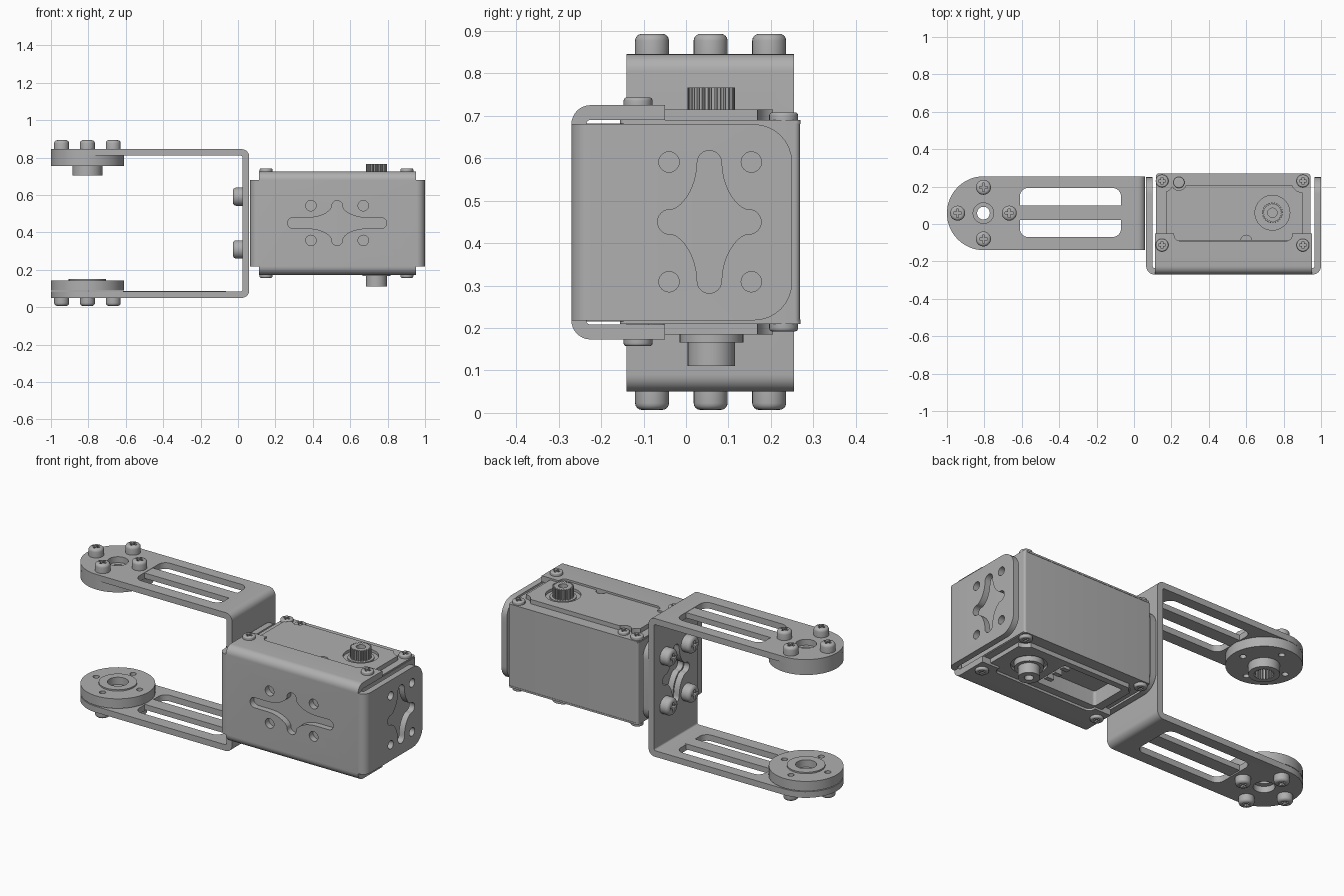
import bpy, bmesh
from math import sin, cos, pi
from mathutils import Vector, Matrix

if "Cube" in bpy.data.objects:
    bpy.data.objects.remove(bpy.data.objects["Cube"])

grey = bpy.data.materials.new("plain_grey")
grey.use_nodes = True
grey.diffuse_color = (0.43, 0.43, 0.43, 1)
grey.node_tree.nodes["Principled BSDF"].inputs["Base Color"].default_value = grey.diffuse_color
parts = []
MID = 0.45           # height of the symmetry plane
HORN = (-0.805, 0.058)
SHAFT = (0.74, 0.06)


# ---- outlines ----
def circle(c, r, n=40):
    return [(c[0] + r * cos(2 * pi * i / n), c[1] + r * sin(2 * pi * i / n)) for i in range(n)]


def spline_ring(c, r, depth, teeth=24):
    pts = []
    for i in range(teeth):
        for k, rad in ((0, r), (.45, r), (.6, r - depth), (.9, r - depth)):
            a = 2 * pi * (i + k) / teeth
            pts.append((c[0] + rad * cos(a), c[1] + rad * sin(a)))
    return pts


def rounded(corners, n=8):
    """Polygon from (x, y, radius) corners."""
    out = []
    for i, (x, y, r) in enumerate(corners):
        p = Vector((x, y))
        if not r:
            out.append((x, y))
            continue
        u = (Vector(corners[i - 1][:2]) - p).normalized() * r
        v = (Vector(corners[(i + 1) % len(corners)][:2]) - p).normalized() * r
        for k in range(n + 1):
            t = pi / 2 * k / n
            out.append(tuple(p + u + v - v * cos(t) - u * sin(t)))
    return out


def rect(x0, x1, y0, y1, r=0.0):
    return rounded([(x0, y0, r), (x1, y0, r), (x1, y1, r), (x0, y1, r)])


def star(cx, cy, lx, ly, w=0.029):
    """Four-armed opening with flowing inner corners."""
    q = [(lx - w + w * cos(t * pi / 12), w * sin(t * pi / 12)) for t in range(7)]
    a, b = min(0.15, lx - w - .005), min(0.15, ly - w - .005)
    for k in range(11):
        t = k / 10
        c = ((1 - t) ** 3, 3 * t * (1 - t) ** 2, 3 * t * t * (1 - t), t ** 3)
        q.append((c[0] * a + c[1] * .07 + (c[2] * 1.1 + c[3]) * w,
                  (c[0] + c[1] * 1.1) * w + c[2] * .07 + c[3] * b))
    q += [(w * cos(t * pi / 12), ly - w + w * sin(t * pi / 12)) for t in range(1, 7)]
    out = []
    for sx, sy in ((1, 1), (-1, 1), (-1, -1), (1, -1)):
        quarter = q if sx * sy > 0 else q[::-1]
        out += [(cx + sx * x, cy + sy * y) for x, y in quarter[:-1]]
    return out


# ---- solids ----
def prism(name, outline, axis, lo, hi, keep=True):
    """Extrude an outline along an axis; the outline uses the two other axes in order."""
    place = {"x": lambda a, b, h: (h, a, b), "y": lambda a, b, h: (a, h, b),
             "z": lambda a, b, h: (a, b, h)}[axis]
    bm = bmesh.new()
    rings = [[bm.verts.new(place(a, b, h)) for a, b in outline] for h in (lo, hi)]
    n = len(outline)
    bm.faces.new(rings[0])
    bm.faces.new(rings[1])
    for i in range(n):
        j = (i + 1) % n
        bm.faces.new((rings[0][i], rings[0][j], rings[1][j], rings[1][i]))
    bmesh.ops.recalc_face_normals(bm, faces=bm.faces)
    me = bpy.data.meshes.new(name)
    bm.to_mesh(me)
    bm.free()
    ob = bpy.data.objects.new(name, me)
    bpy.context.collection.objects.link(ob)
    if keep:
        parts.append(ob)
    return ob


def combine(ob, outline, axis, lo, hi, op="DIFFERENCE"):
    tool = prism("tool", outline, axis, lo, hi, keep=False)
    tool.hide_render = True
    mod = ob.modifiers.new("shape", "BOOLEAN")
    mod.operation, mod.object, mod.solver = op, tool, "EXACT"
    bpy.context.view_layer.objects.active = ob
    bpy.ops.object.modifier_apply(modifier=mod.name)
    bpy.data.objects.remove(tool)


def screw(name, loc, direction, r, h):
    ob = prism(name, circle((0, 0), r, 28), "z", 0, h)
    bm = bmesh.new()
    bm.from_mesh(ob.data)
    rim = [e for e in bm.edges if all(v.co.z > h * .9 for v in e.verts)]
    bmesh.ops.bevel(bm, geom=rim, offset=min(h, r) * .4, segments=4, profile=.5, affect="EDGES")
    bm.to_mesh(ob.data)
    bm.free()
    a, b = r * .55, r * .14
    cross = [(a, -b), (a, b), (b, b), (b, a), (-b, a), (-b, b),
             (-a, b), (-a, -b), (-b, -b), (-b, -a), (b, -a), (b, -b)]
    combine(ob, cross, "z", h * .55, h * 2)
    turn = Vector((0, 0, 1)).rotation_difference(Vector(direction)).to_matrix().to_4x4()
    ob.matrix_world = Matrix.Translation(loc) @ turn


def z_span(s, a, b):
    return sorted((MID + s * a, MID + s * b))


# ---- long fork bracket ----
fork = prism("fork_bracket", rounded([
    (-1, .05, 0), (.06, .05, .04), (.06, .845, .04), (-1, .845, 0),
    (-1, .81, 0), (.025, .81, .01), (.025, .085, .01), (-1, .085, 0)]), "y", -.14, .255)
combine(fork, rounded([(-1, -.14, .197), (.2, -.14, 0), (.2, .255, 0), (-1, .255, .197)], 16),
        "z", -.1, 1, "INTERSECT")
combine(fork, rect(-.61, -.07, -.07, .193, .045), "z", -.1, 1)
combine(fork, circle(HORN, .055), "z", -.1, 1)
for s, side in ((1, "upper"), (-1, "lower")):
    prism(side + "_fork_rib", rect(-.615, -.065, .022, .098), "z", *z_span(s, .362, .393))

# ---- servo bracket: side flaps joined with top and bottom flaps ----
cradle = prism("servo_bracket", rounded([
    (.065, .25, 0), (.065, -.27, .045), (1, -.27, .045), (1, .25, 0),
    (.965, .25, 0), (.965, -.235, .01), (.1, -.235, .01), (.1, .25, 0)]), "z", .218, .68)
combine(cradle, rounded([(-.3, .218, 0), (.25, .218, .09), (.25, .68, .09), (-.3, .68, 0)]),
        "x", 0, 1.1, "INTERSECT")
combine(cradle, rounded([
    (-.05, .173, 0), (-.27, .173, .045), (-.27, .725, .045), (-.05, .725, 0),
    (-.05, .69, 0), (-.235, .69, .01), (-.235, .208, .01), (-.05, .208, 0)]),
    "x", .112, .953, "UNION")
combine(cradle, rect(.215, .845, -.09, .1, .03), "z", .1, .8)

# ---- star openings and their round holes ----
combine(cradle, star(.53, MID, .265, .12), "y", -.3, -.2)
for ob, lo, hi in ((cradle, .03, .105), (cradle, .95, 1.1), (fork, .01, .1)):
    combine(ob, star(.055, MID, .122, .168), "x", lo, hi)
for i in (-1, 1):
    for j in (-1, 1):
        combine(cradle, circle((.53 + .14 * i, MID + .093 * j), .028, 24), "y", -.3, -.2)
        combine(cradle, circle((.057 + .097 * i, MID + .141 * j), .024, 24), "x", .95, 1.1)
        screw("fork_mount_screw", (.025, .057 + .097 * i, MID + .141 * j), (-1, 0, 0), .049, .053)

# ---- servo body ----
body = prism("servo_body", rect(.117, .943, -.234, .268, .012), "z", .215, .682)
pocket = rect(.22, .6, -.045, .17, .015)
combine(body, pocket, "z", .1, .27)

screw_spots = [(x, y) for x in (.15, .903) for y in (-.113, .23)]
for s, side in ((1, "top"), (-1, "bottom")):
    ledge = prism(side + "_servo_ledge", rect(.12, .94, -.155, .27, .012), "z", *z_span(s, .23, .24))
    lid = prism(side + "_servo_lid", rect(.17, .9, -.088, .205, .01), "z", *z_span(s, .235, .265))
    for spot in screw_spots:
        combine(lid, circle(spot, .062, 24), "z", .1, .8)
    combine(lid, circle(SHAFT, .093), "z", *z_span(s, .25, .4))
    if s > 0:
        combine(lid, circle((.6, -.09), .03, 24), "z", .7, .8)
        combine(lid, circle((.24, .22), .04, 24), "z", .6, .8)
    else:
        combine(lid, pocket, "z", .1, .3)
        combine(ledge, pocket, "z", .1, .3)
    for x, y in screw_spots:
        seat = .275 if y < 0 else .24
        screw(side + "_case_screw", (x, y, MID + s * seat), (0, 0, s), .034, .018)
screw("small_case_screw", (.24, .222, .69), (0, 0, 1), .03, .016)

# connector pins in the lower pocket
for k in range(3):
    y = .0 + .062 * k
    prism("connector_pin", rect(.535, .58, y - .013, y + .013), "z", .195, .28)

# ---- output shaft and lower pivot boss ----
collar = prism("shaft_collar", circle(SHAFT, .07), "z", .69, .707)
gear = prism("output_gear", spline_ring(SHAFT, .056, .009), "z", .69, .766)
combine(gear, circle(SHAFT, .025, 24), "z", .72, .8)
prism("pivot_flange", circle(SHAFT, .075), "z", .166, .21)
boss = prism("pivot_boss", circle(SHAFT, .056), "z", .11, .17)
combine(boss, circle(SHAFT, .024, 24), "z", .05, .14)

# ---- round horns on the fork arms ----
for s, side, hub_r, hub_h in ((1, "upper", .08, .255), (-1, "lower", .1, .298)):
    horn = prism(side + "_horn", circle(HORN, .195, 64), "z", *z_span(s, .306, .361))
    combine(horn, circle(HORN, hub_r), "z", *z_span(s, hub_h, .33), "UNION")
    bore = spline_ring(HORN, .052, .007) if s > 0 else circle(HORN, .055)
    combine(horn, bore, "z", *z_span(s, .2, .34))
    combine(horn, circle(HORN, .034), "z", *z_span(s, .2, .5))
    for k in range(4):
        spot = (HORN[0] + .138 * cos(k * pi / 2), HORN[1] + .138 * sin(k * pi / 2))
        combine(horn, circle(spot, .017, 16), "z", *z_span(s, .28, .34))
        screw(side + "_horn_screw", (*spot, MID + s * .393), (0, 0, s), .04, .05)

# ---- colour and shading ----
bpy.ops.object.select_all(action="DESELECT")
for ob in parts:
    ob.data.materials.clear()
    ob.data.materials.append(grey)
    ob.select_set(True)
bpy.context.view_layer.objects.active = parts[0]
bpy.ops.object.shade_smooth_by_angle(angle=pi / 6)
